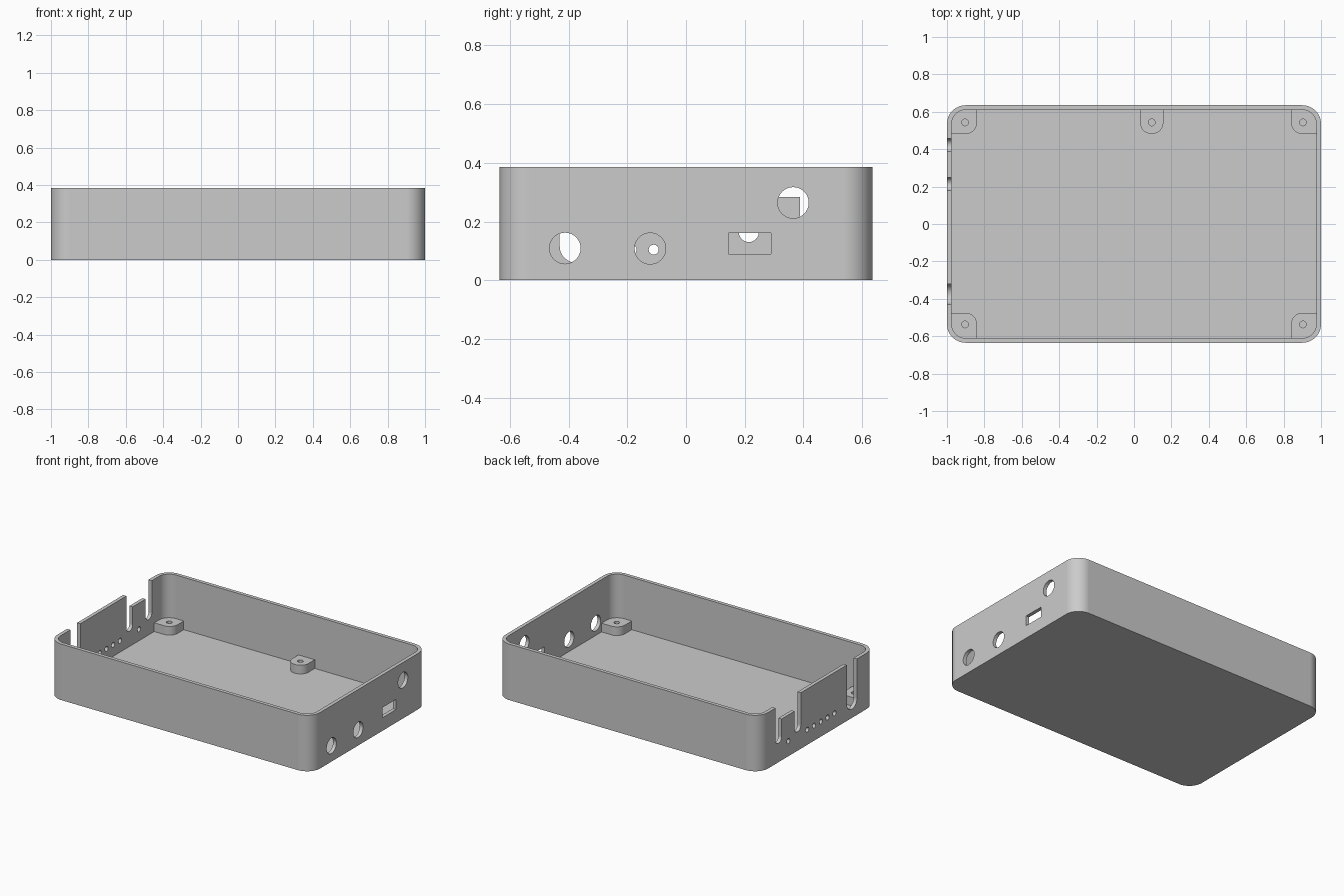
import bpy, bmesh
from math import sin, cos, pi, radians

cube = bpy.data.objects.get("Cube")
if cube:
    bpy.data.objects.remove(cube, do_unlink=True)

HX, HY, H = 1.0, 0.635, 0.385    # half length, half width, height
WALL, R = 0.025, 0.1             # wall and floor thickness, corner radius

grey = bpy.data.materials.new("plain grey")
grey.use_nodes = True
colour = (0.6, 0.6, 0.6, 1)
grey.diffuse_color = colour
grey.node_tree.nodes["Principled BSDF"].inputs["Base Color"].default_value = colour


def rounded(u0, u1, v0, v1, radii, steps=14):
    """Rectangle outline; radii run from the (u1, v1) corner anticlockwise."""
    if not isinstance(radii, tuple):
        radii = (radii,) * 4
    points = []
    signs = [(1, 1), (-1, 1), (-1, -1), (1, -1)]
    for k, ((su, sv), r) in enumerate(zip(signs, radii)):
        cu = (u1 if su > 0 else u0) - su * r
        cv = (v1 if sv > 0 else v0) - sv * r
        for i in range(steps + 1 if r else 1):
            a = (k + i / steps) * pi / 2
            points.append((cu + r * cos(a), cv + r * sin(a)))
    return points


def disc(u, v, r):
    return rounded(u - r, u + r, v - r, v + r, r, 10)


def prism(name, outline, lo, hi, along_x=False):
    """Extrude an outline upwards, or along x when it is drawn in y and z."""
    bm = bmesh.new()
    place = (lambda u, v, w: (w, u, v)) if along_x else (lambda u, v, w: (u, v, w))
    rings = [[bm.verts.new(place(u, v, w)) for u, v in outline] for w in (lo, hi)]
    n = len(outline)
    bm.faces.new(rings[0][::-1])
    bm.faces.new(rings[1])
    for i in range(n):
        j = (i + 1) % n
        bm.faces.new((rings[0][i], rings[0][j], rings[1][j], rings[1][i]))
    bmesh.ops.remove_doubles(bm, verts=bm.verts, dist=1e-5)
    mesh = bpy.data.meshes.new(name)
    bm.to_mesh(mesh)
    bm.free()
    mesh.materials.append(grey)
    obj = bpy.data.objects.new(name, mesh)
    bpy.context.scene.collection.objects.link(obj)
    return obj


def cut(obj, cutters):
    """Subtract the cutters one by one, apply, and discard them."""
    for c in cutters:
        c.hide_render = True
        mod = obj.modifiers.new("cut", 'BOOLEAN')
        mod.operation, mod.solver, mod.object = 'DIFFERENCE', 'EXACT', c
    graph = bpy.context.evaluated_depsgraph_get()
    mesh = bpy.data.meshes.new_from_object(obj.evaluated_get(graph))
    obj.modifiers.clear()
    obj.data = mesh
    for c in cutters:
        bpy.data.objects.remove(c, do_unlink=True)


def finish(obj):
    bpy.ops.object.select_all(action='DESELECT')
    obj.select_set(True)
    bpy.context.view_layer.objects.active = obj
    bpy.ops.object.shade_smooth_by_angle(angle=radians(30))
    mod = obj.modifiers.new("even shading", 'WEIGHTED_NORMAL')
    mod.keep_sharp = True


# Open tray
tray = prism("tray", rounded(-HX, HX, -HY, HY, R), 0, H)
ix, iy = HX - WALL, HY - WALL
cutters = [prism("cavity", rounded(-ix, ix, -iy, iy, R - WALL), WALL, H + 0.1)]

# Round ports and a rectangular port in the +x wall
right = [disc(y, z, 0.053) for y, z in ((-0.412, 0.109), (-0.122, 0.108), (0.365, 0.264))]
right.append(rounded(0.145, 0.29, 0.09, 0.16, 0))
cutters += [prism("port", o, 0.9, 1.1, True) for o in right]

# Round-bottomed slots, lowered tab and indicator holes in the -x wall
left = []
for y, r, z in ((0.422, 0.034, 0.13), (0.214, 0.034, 0.13), (-0.375, 0.055, 0.06)):
    left.append(rounded(y - r, y + r, z, H + 0.1, (0, 0, r, r)))
left.append(rounded(0.22, 0.42, 0.284, H + 0.1, 0))
left += [disc(y, 0.104, 0.017) for y in (0.316, 0.11, 0.036, -0.037, -0.11, -0.185)]
cutters += [prism("slot", o, -1.1, -0.9, True) for o in left]
cut(tray, cutters)
finish(tray)

# Screw bosses: four in the corners, one on the back wall
OUT, IN, TOP = 0.09, 0.06, 0.085
ex, ey = HX - 0.01, HY - 0.01
bosses = [
    ("back_left_boss", 0.84, ex, 0.482, ey, (OUT, 0, IN, 0), 0.903, 0.543),
    ("back_right_boss", -ex, -0.84, 0.482, ey, (0, OUT, 0, IN), -0.903, 0.543),
    ("front_right_boss", -ex, -0.84, -ey, -0.475, (IN, 0, OUT, 0), -0.903, -0.537),
    ("front_left_boss", 0.84, ex, -ey, -0.475, (0, IN, 0, OUT), 0.903, -0.537),
    ("back_middle_boss", 0.033, 0.157, 0.482, ey, (0, 0, IN, IN), 0.095, 0.543),
]
for name, x0, x1, y0, y1, radii, hx, hy in bosses:
    boss = prism(name, rounded(x0, x1, y0, y1, radii), WALL - 0.01, TOP)
    cut(boss, [prism("screw_hole", disc(hx, hy, 0.018), WALL, TOP + 0.1)])
    finish(boss)
